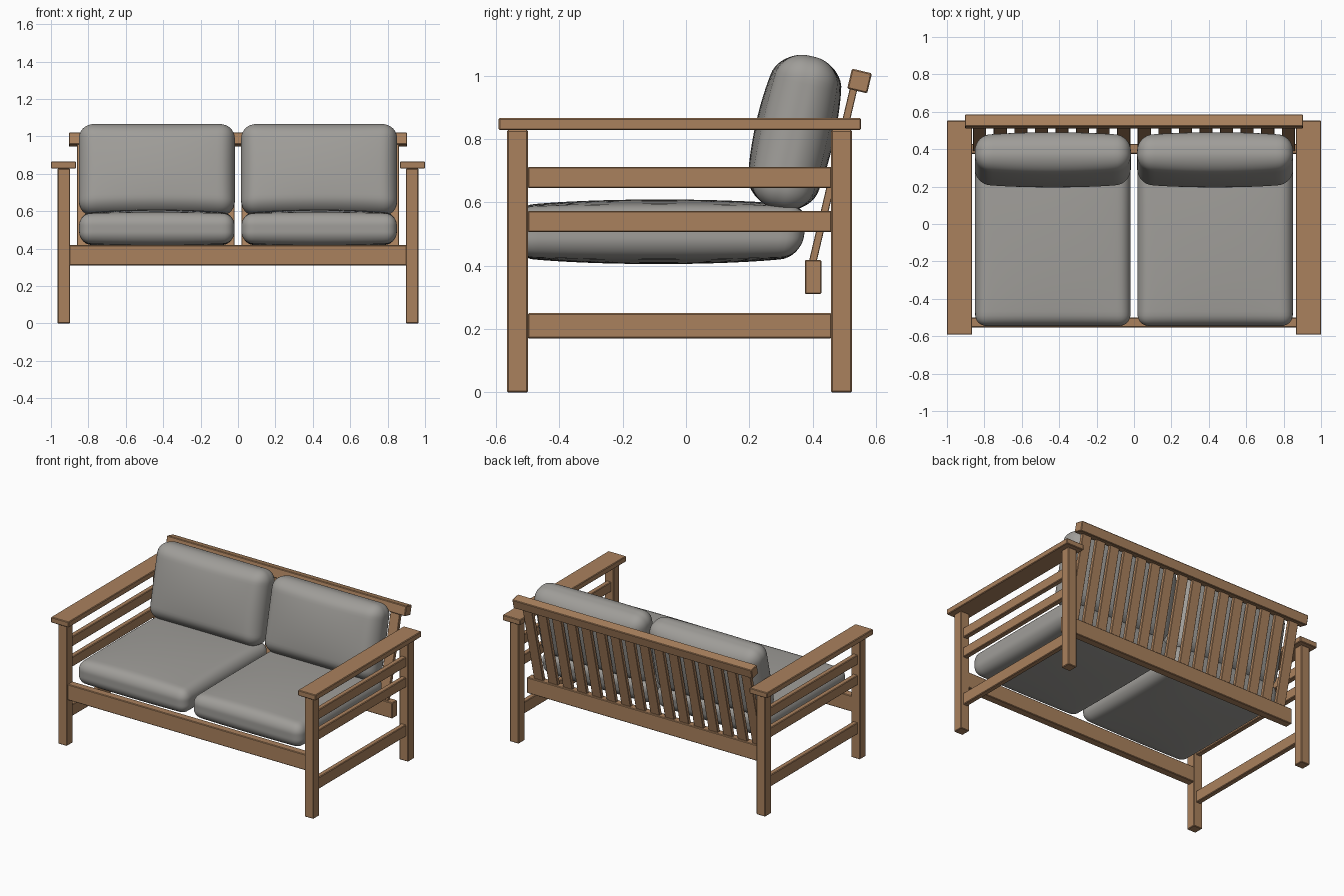
import bpy, bmesh, math
from mathutils import Vector, Matrix

if "Cube" in bpy.data.objects:
    bpy.data.objects.remove(bpy.data.objects["Cube"])


def material(name, rgb):
    m = bpy.data.materials.new(name)
    m.diffuse_color = (*rgb, 1)
    m.use_nodes = True
    m.node_tree.nodes["Principled BSDF"].inputs["Base Color"].default_value = m.diffuse_color
    return m


WOOD = material("warm wood", (0.40, 0.22, 0.11))
FABRIC = material("grey fabric", (0.35, 0.34, 0.32))
TILT = math.radians(-13.3)  # lean of the backrest


def add_object(name, bm, mat, loc, tilt=0):
    me = bpy.data.meshes.new(name)
    bm.to_mesh(me)
    bm.free()
    me.materials.append(mat)
    ob = bpy.data.objects.new(name, me)
    bpy.context.collection.objects.link(ob)
    ob.location = loc
    ob.rotation_euler.x = tilt
    return ob


def board(name, size, loc, tilt=0, bevel=0.004):
    """Wooden board with lightly eased edges."""
    bm = bmesh.new()
    bmesh.ops.create_cube(bm, size=1, matrix=Matrix.Diagonal((*size, 1)))
    bmesh.ops.bevel(bm, geom=bm.edges[:], offset=bevel, segments=1, affect='EDGES')
    return add_object(name, bm, WOOD, loc, tilt)


def span(name, x, y, z):
    """Board given by its limits on each axis."""
    lim = (x, y, z)
    return board(name, [abs(b - a) for a, b in lim], [(a + b) / 2 for a, b in lim])


def cushion(name, half, r, axis, bulge, loc, tilt=0, shear=0):
    """Rounded box, puffed out along its thickness axis."""
    bm = bmesh.new()
    bmesh.ops.create_cube(bm, size=2)
    bmesh.ops.subdivide_edges(bm, edges=bm.edges[:], cuts=31, use_grid_fill=True)
    others = [i for i in range(3) if i != axis]
    for v in bm.verts:
        # crowd the grid towards the edges, where the rounding is
        n = Vector([math.sin(c * math.pi / 2) for c in v.co])
        p = Vector([n[i] * half[i] for i in range(3)])
        q = Vector([max(-(half[i] - r), min(half[i] - r, p[i])) for i in range(3)])
        p = q + (p - q).normalized() * r
        a, b = (p[i] / half[i] for i in others)
        puff = max(0, 1 - a * a) * max(0, 1 - b * b)
        p[axis] += bulge * puff ** 0.7 * p[axis] / half[axis]
        if p.y > 0:
            p.y += shear * p.z * p.y / half[1]
        v.co = p
    for f in bm.faces:
        f.smooth = True
    return add_object(name, bm, FABRIC, loc, tilt)


# side frames: legs, armrests and side rails
for s, side in ((-1, "left"), (1, "right")):
    leg_x = (s * 0.898, s * 0.965)
    rail_x = (s * 0.914, s * 0.949)
    span(f"{side}_front_leg", leg_x, (-0.565, -0.499), (0, 0.828))
    span(f"{side}_back_leg", leg_x, (0.458, 0.524), (0, 0.828))
    span(f"{side}_armrest", (s * 0.866, s * 1.0), (-0.592, 0.553), (0.828, 0.866))
    for part, z in (("lower", (0.17, 0.25)), ("middle", (0.506, 0.573)),
                    ("upper", (0.645, 0.712))):
        span(f"{side}_{part}_rail", rail_x, (-0.5, 0.46), z)

# long rails
span("front_rail", (-0.905, 0.905), (-0.553, -0.5), (0.31, 0.418))
span("back_lower_rail", (-0.903, 0.903), (0.375, 0.428), (0.31, 0.418))
board("back_top_rail", (1.808, 0.065, 0.065), (0, 0.548, 0.983), TILT)

# backrest slats
for i in range(16):
    x = -0.825 + 0.11 * i
    board(f"back_slat_{i + 1}", (0.07, 0.024, 0.56), (x, 0.465, 0.687), TILT, 0.002)

# cushions
for s, side in ((-1, "left"), (1, "right")):
    x = s * 0.434
    cushion(f"{side}_seat_cushion", (0.415, 0.46, 0.078), 0.06, 2, 0.024,
            (x, -0.085, 0.507), shear=0.18)
    cushion(f"{side}_back_cushion", (0.417, 0.09, 0.247), 0.078, 1, 0.036,
            (x, 0.343, 0.82), math.radians(-12.6))
